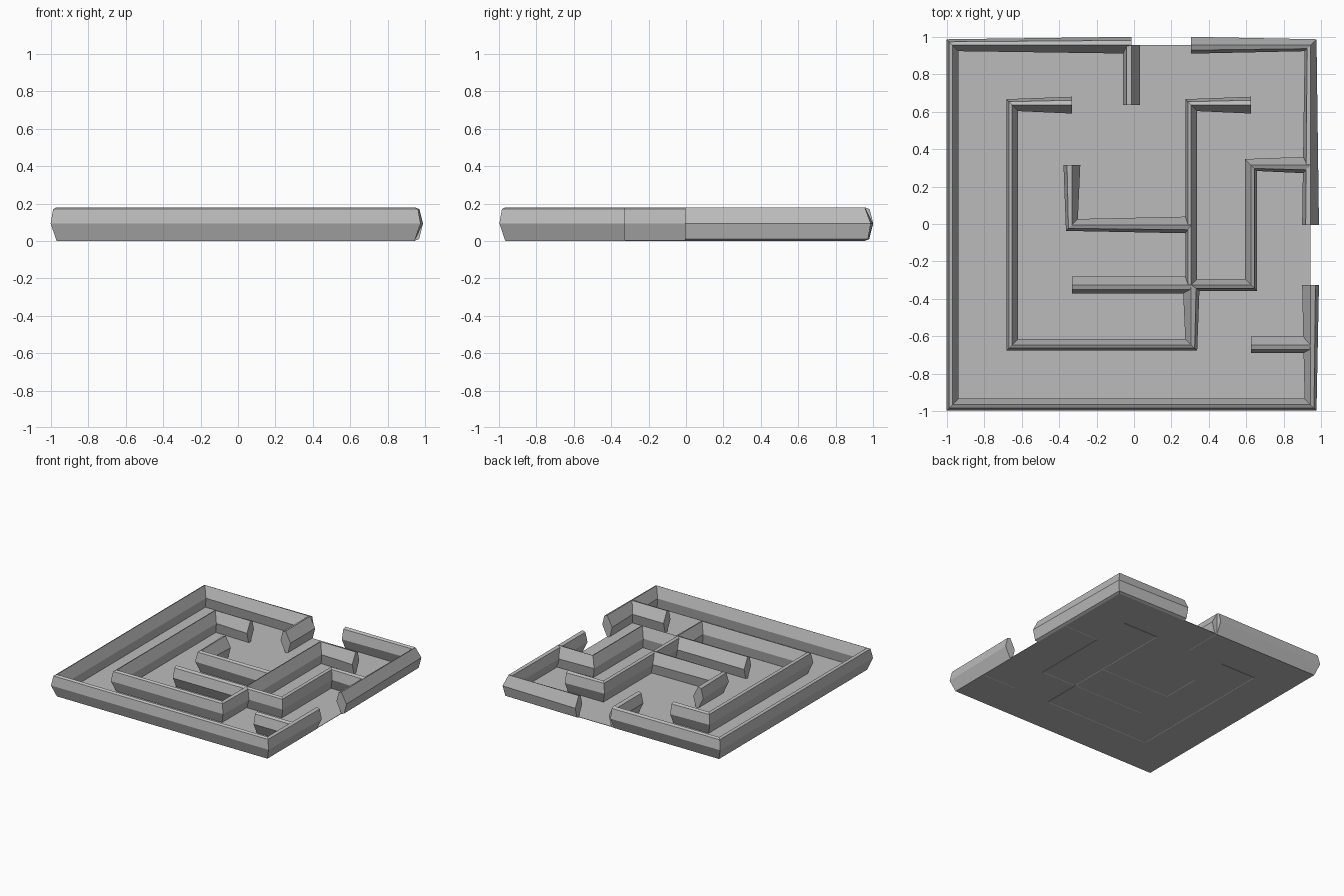
import bpy
import bmesh
from mathutils import Vector

cube = bpy.data.objects.get("Cube")
if cube:
    bpy.data.objects.remove(cube, do_unlink=True)

# One plain stone grey for everything
GREY = (0.5, 0.5, 0.5, 1.0)
stone = bpy.data.materials.new("stone_grey")
stone.use_nodes = True
stone.diffuse_color = GREY
stone.node_tree.nodes["Principled BSDF"].inputs["Base Color"].default_value = GREY

# Maze grid: seven lines each way
START = Vector((-0.970, -0.966))
STEP = Vector((0.319, 0.3203))

# Wall section: (offset to the right of travel, height)
SECTION = [(0, 0), (0.045, 0.093), (0.026, 0.17), (0, 0.18), (-0.045, 0.093), (-0.024, 0.01)]


def grid(i, j):
    return Vector((START.x + STEP.x * i, START.y + STEP.y * j))


def finish(name, bm):
    bmesh.ops.recalc_face_normals(bm, faces=bm.faces)
    mesh = bpy.data.meshes.new(name)
    bm.to_mesh(mesh)
    bm.free()
    mesh.materials.append(stone)
    obj = bpy.data.objects.new(name, mesh)
    bpy.context.collection.objects.link(obj)
    return obj


def wall(name, *cells):
    """Sweep the section along grid points; corners keep the same width."""
    points = [grid(*c) for c in cells]
    legs = [(b - a).normalized() for a, b in zip(points, points[1:])]
    bm = bmesh.new()
    rings = []
    for k, p in enumerate(points):
        along = (legs[max(k - 1, 0)] + legs[min(k, len(legs) - 1)]).normalized()
        right = Vector((along.y, -along.x))
        rings.append([bm.verts.new((*(p + right * u), z)) for u, z in SECTION])
    n = len(SECTION)
    for a, b in zip(rings, rings[1:]):
        for s in range(n):
            t = (s + 1) % n
            bm.faces.new((a[s], a[t], b[t], b[s]))
    bm.faces.new(rings[0])
    bm.faces.new(rings[-1])
    return finish(name, bm)


# Outer walls with two openings
wall("outer_wall_long", (3, 6), (0, 6), (0, 0), (6, 0), (6, 2))
wall("outer_wall_corner", (4, 6), (6, 6), (6, 3))

# Inner walls
wall("inner_wall_hook", (2, 5), (1, 5), (1, 1), (4, 1), (4, 2))
wall("inner_wall_zigzag", (5, 5), (4, 5), (4, 2), (5, 2), (5, 4), (6, 4))
wall("inner_wall_elbow", (2, 4), (2, 3), (4, 3))
wall("inner_wall_bar", (2, 2), (4, 2))
wall("entrance_spur", (3, 6), (3, 5))
wall("side_spur", (5, 1), (6, 1))

# Thin floor under the walls
bm = bmesh.new()
low, high = grid(0, 0), grid(6, 6)
corners = [(low.x, low.y), (high.x, low.y), (high.x, high.y), (low.x, high.y)]
base = bm.faces.new([bm.verts.new((x, y, 0.002)) for x, y in corners])
lifted = bmesh.ops.extrude_face_region(bm, geom=[base])["geom"]
bmesh.ops.translate(bm, vec=(0, 0, 0.003), verts=[v for v in lifted if isinstance(v, bmesh.types.BMVert)])
finish("floor", bm)
